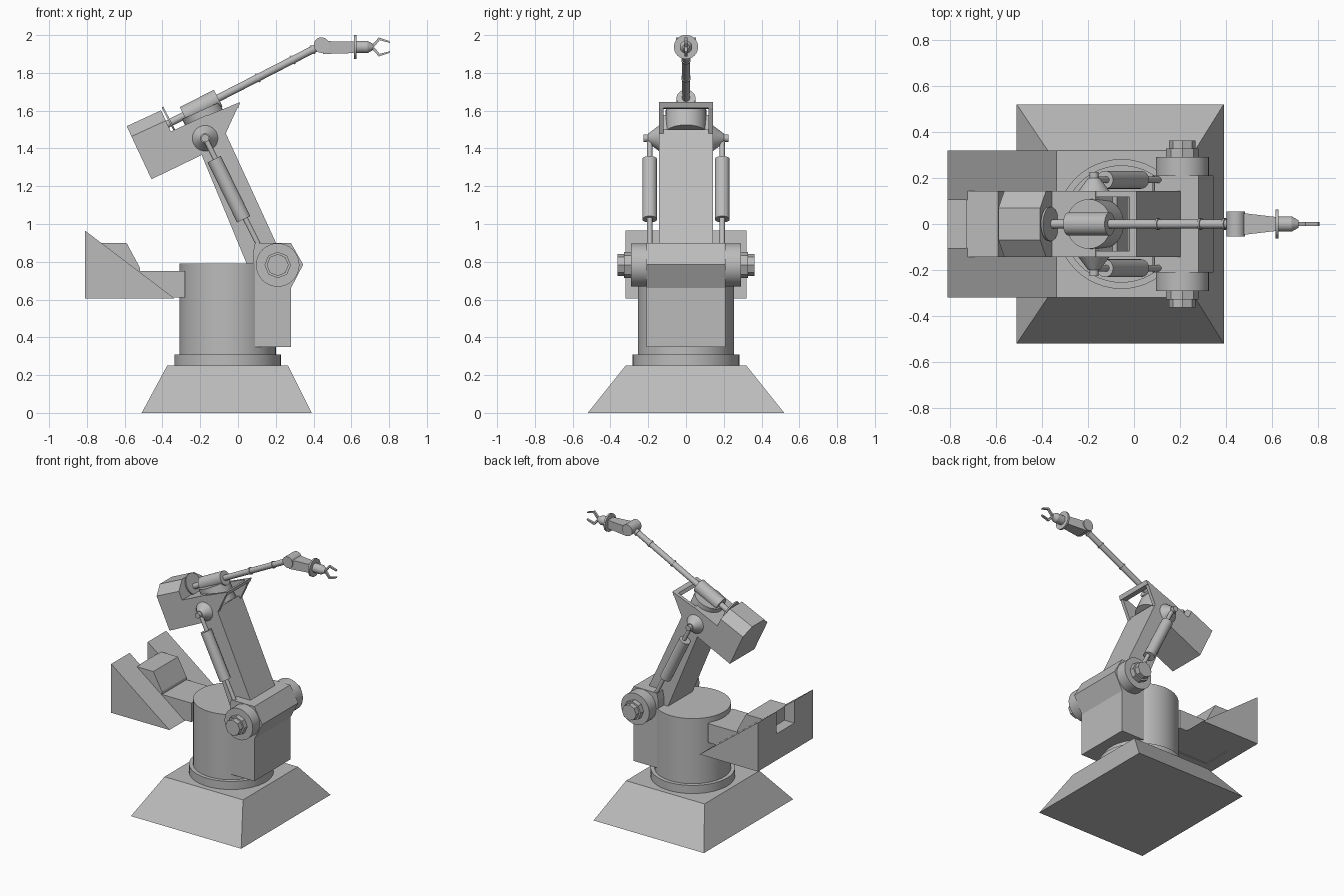
import bpy, bmesh, math
from mathutils import Vector

cube = bpy.data.objects.get("Cube")
if cube:
    bpy.data.objects.remove(cube, do_unlink=True)

grey = bpy.data.materials.new("machine_grey")
grey.use_nodes = True
GREY = (0.5, 0.5, 0.5, 1)
grey.diffuse_color = GREY
grey.node_tree.nodes["Principled BSDF"].inputs["Base Color"].default_value = GREY


def finish(name, bm, smooth=False):
    bmesh.ops.recalc_face_normals(bm, faces=bm.faces)
    mesh = bpy.data.meshes.new(name)
    bm.to_mesh(mesh)
    bm.free()
    mesh.materials.append(grey)
    ob = bpy.data.objects.new(name, mesh)
    bpy.context.collection.objects.link(ob)
    if smooth:
        bpy.ops.object.select_all(action='DESELECT')
        ob.select_set(True)
        bpy.context.view_layer.objects.active = ob
        bpy.ops.object.shade_smooth_by_angle(angle=math.radians(35))
    return ob


def loft(name, start, end):
    """Solid between two matching outlines."""
    bm = bmesh.new()
    a = [bm.verts.new(p) for p in start]
    b = [bm.verts.new(p) for p in end]
    bm.faces.new(a)
    bm.faces.new(b)
    for i in range(len(a)):
        j = (i + 1) % len(a)
        bm.faces.new((a[i], a[j], b[j], b[i]))
    return finish(name, bm)


def slab(name, outline, y0, y1):
    """Side outline in x, z extruded along y."""
    return loft(name, [(x, y0, z) for x, z in outline], [(x, y1, z) for x, z in outline])


def rod(name, p, q, r0, r1=None, sides=32):
    """Cylinder, cone or prism from p to q."""
    p, q = Vector(p), Vector(q)
    bm = bmesh.new()
    bmesh.ops.create_cone(bm, cap_ends=True, segments=sides, radius1=r0,
                          radius2=r0 if r1 is None else r1, depth=(q - p).length)
    turn = (q - p).to_track_quat('Z', 'Y').to_matrix()
    bmesh.ops.rotate(bm, verts=bm.verts, matrix=turn)
    bmesh.ops.translate(bm, verts=bm.verts, vec=(p + q) / 2)
    return finish(name, bm, sides > 8)


def rect(x0, x1, y, z):
    return [(x0, -y, z), (x1, -y, z), (x1, y, z), (x0, y, z)]


# Base and rotating column
loft("base", rect(-0.51, 0.39, 0.52, 0), rect(-0.375, 0.265, 0.32, 0.25))
rod("base_ring", (-0.055, 0, 0.25), (-0.055, 0, 0.31), 0.282, sides=48)
rod("column", (-0.055, 0, 0.31), (-0.055, 0, 0.79), 0.255, sides=48)

# Shoulder block with chamfered nose
slab("shoulder_block", [(0.08, 0.35), (0.28, 0.35), (0.28, 0.66), (0.345, 0.785),
                        (0.28, 0.9), (0.09, 0.9), (0.08, 0.85)], -0.21, 0.21)

# Lower arm
slab("lower_arm", [(0.047, 0.787), (0.253, 0.787), (-0.074, 1.5), (-0.205, 1.396)],
     -0.143, 0.143)

# Counterweight behind the column
slab("rear_beam", [(-0.6, 0.61), (-0.28, 0.61), (-0.28, 0.75), (-0.6, 0.75)], -0.143, 0.143)
slab("rear_motor", [(-0.73, 0.61), (-0.52, 0.61), (-0.52, 0.77), (-0.59, 0.9),
                    (-0.73, 0.9)], -0.143, 0.143)
slab("rear_wall", [(-0.81, 0.605), (-0.72, 0.605), (-0.72, 0.8), (-0.81, 0.8)], -0.11, 0.11)

# Head block, cheeks and front bar
slab("head_block", [(-0.537, 1.406), (-0.458, 1.237), (-0.205, 1.359),
                    (-0.063, 1.449), (-0.168, 1.576)], -0.143, 0.143)
slab("head_front_bar", [(-0.02, 1.632), (0.011, 1.645), (0.002, 1.615), (-0.03, 1.61)],
     -0.143, 0.143)
rod("turntable", (-0.142, 0, 1.48), (-0.197, 0, 1.6), 0.108)

# Head motor, a chamfered block tilted with the head
tilt = math.radians(24.7)
along = Vector((math.cos(tilt), 0, math.sin(tilt)))
up = Vector((-math.sin(tilt), 0, math.cos(tilt)))
section = [(-0.143, -0.13), (0.143, -0.13), (0.143, -0.06), (0.07, 0), (-0.07, 0), (-0.143, -0.06)]
back = [Vector((-0.589, y, 1.518)) + up * v - Vector((0, y, 0)) + Vector((0, y, 0))
        for y, v in section]
loft("head_motor", back, [p + along * 0.2 for p in back])

# Upper arm tube with sleeve, flange and bands
elbow = Vector((0.442, 0, 1.947))
tail = Vector((-0.384, 0, 1.523))
axis = (elbow - tail).normalized()


def on_tube(x):
    return tail.lerp(elbow, (x - tail.x) / (elbow.x - tail.x))


rod("upper_arm", tail - axis * 0.05, elbow, 0.02)
rod("upper_sleeve", on_tube(-0.285), on_tube(-0.105), 0.05)
flange = on_tube(-0.37) + Vector((0, 0, 0.02))
rod("tail_flange", flange, flange + axis * 0.01, 0.075)
for x in (0.1, 0.285, 0.39):
    rod("tube_band", on_tube(x), on_tube(x) + axis * 0.01, 0.025)

# Elbow, forearm and wrist
rod("elbow_joint", (0.442, -0.054, 1.947), (0.442, 0.054, 1.947), 0.041)
loft("forearm", [(0.45, y, z) for y, z in ((-0.05, 1.9), (0.05, 1.9), (0.05, 1.968), (-0.05, 1.968))],
     [(0.62, y, z) for y, z in ((-0.03, 1.905), (0.03, 1.905), (0.03, 1.966), (-0.03, 1.966))])
rod("wrist_flange", (0.615, 0, 1.937), (0.628, 0, 1.937), 0.064)
rod("wrist", (0.628, 0, 1.937), (0.685, 0, 1.937), 0.033)
rod("wrist_tip", (0.685, 0, 1.937), (0.715, 0, 1.937), 0.033, 0.016)

# Gripper claws
for s in (-1, 1):
    claw = [(0.705, 0.005), (0.745, 0.05), (0.8, 0.032), (0.805, 0.022), (0.75, 0.036), (0.72, 0)]
    slab("gripper_claw", [(x, 1.937 + s * h) for x, h in claw], -0.008, 0.008)

# Parts repeated on both sides
for side, s in (("left", -1), ("right", 1)):
    # shoulder cap and nuts
    for part, y0, y1, r, n in (("cap", 0.2, 0.292, 0.115, 32), ("washer_nut", 0.292, 0.328, 0.07, 8),
                               ("bolt_head", 0.328, 0.363, 0.058, 8)):
        rod(f"shoulder_{part}_{side}", (0.21, s * y0, 0.783), (0.21, s * y1, 0.783), r, sides=n)
    # head cheek
    slab(f"head_cheek_{side}", [(-0.226, 1.549), (0.011, 1.645), (-0.074, 1.46), (-0.226, 1.396)],
         s * 0.118, s * 0.143)
    # rear wedge
    slab(f"rear_wedge_{side}", [(-0.81, 0.605), (-0.335, 0.605), (-0.81, 0.965)], s * 0.105, s * 0.32)
    # piston with its mounts
    y = s * 0.192
    top, low = (-0.174, y, 1.454), (0.126, y, 0.855)
    rod(f"piston_mount_{side}", (-0.174, s * 0.14, 1.454), (-0.174, s * 0.2, 1.454), 0.07, 0.025)
    rod(f"piston_top_eye_{side}", (-0.174, s * 0.17, 1.454), (-0.174, s * 0.225, 1.454), 0.02)
    rod(f"piston_low_eye_{side}", (0.115, s * 0.13, 0.875), (0.115, s * 0.21, 0.875), 0.022)
    rod(f"piston_rod_{side}", top, low, 0.014)
    rod(f"piston_body_{side}", (-0.126, y, 1.343), (0.03, y, 1.025), 0.039)
